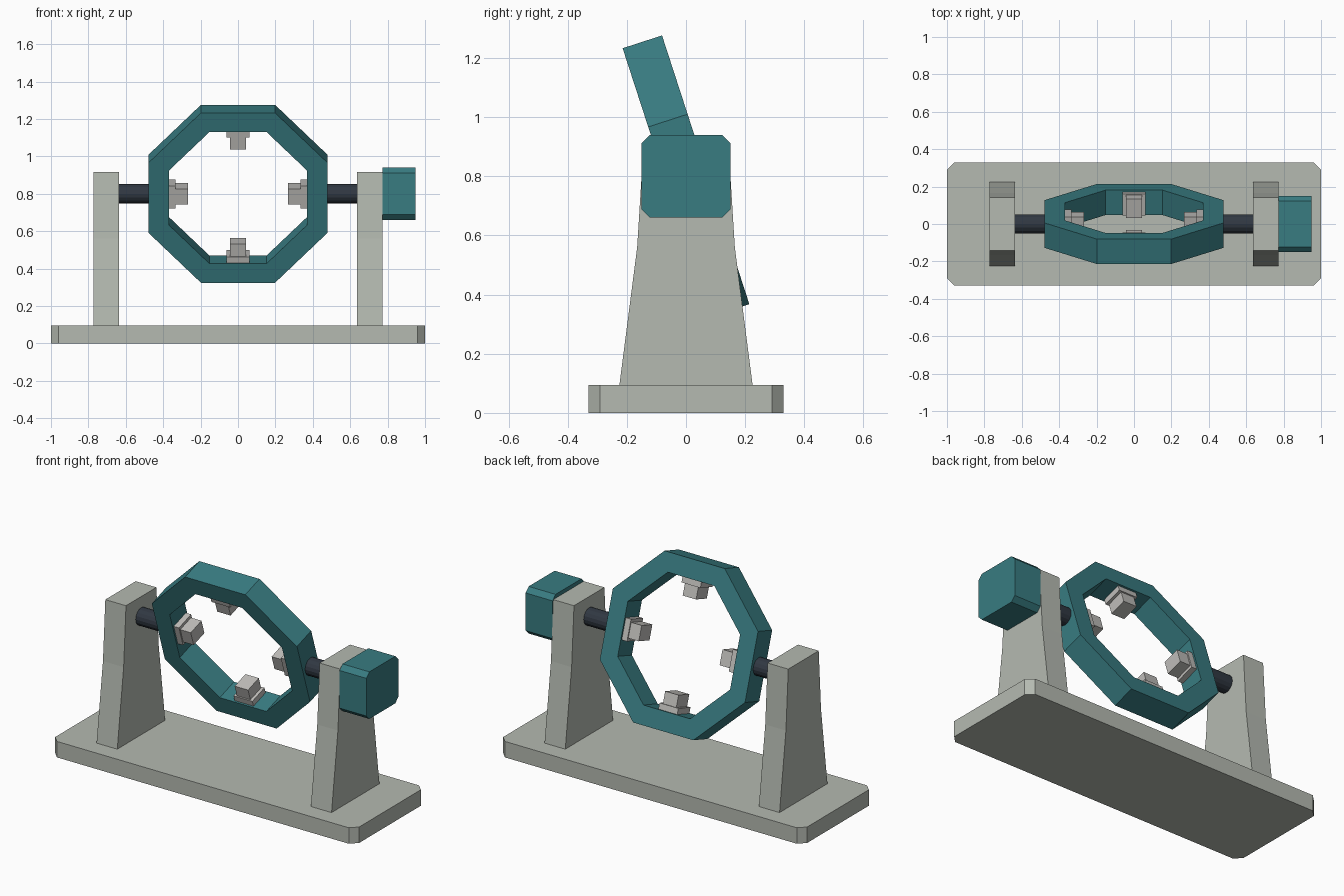
import bpy, bmesh
from math import radians, pi, cos, sin
from mathutils import Matrix, Vector

cube = bpy.data.objects.get("Cube")
if cube:
    bpy.data.objects.remove(cube)


def material(name, rgb):
    m = bpy.data.materials.new(name)
    m.use_nodes = True
    m.diffuse_color = (*rgb, 1)
    m.node_tree.nodes["Principled BSDF"].inputs["Base Color"].default_value = (*rgb, 1)
    return m


STONE = material("pale grey", (0.46, 0.49, 0.44))
TEAL = material("teal", (0.04, 0.2, 0.22))
STEEL = material("dark steel", (0.03, 0.04, 0.055))
PAD = material("warm grey", (0.52, 0.51, 0.49))

PIVOT = 0.8
TILT = Matrix.Translation((0, 0, PIVOT)) @ Matrix.Rotation(radians(18), 4, "X")


def finish(name, bm, mat, matrix=Matrix()):
    bm.transform(matrix)
    bmesh.ops.recalc_face_normals(bm, faces=bm.faces)
    mesh = bpy.data.meshes.new(name)
    bm.to_mesh(mesh)
    bm.free()
    mesh.materials.append(mat)
    ob = bpy.data.objects.new(name, mesh)
    bpy.context.collection.objects.link(ob)
    return ob


def prism(name, profile, place, lo, hi, mat, matrix=Matrix()):
    """Extrude a closed 2D profile; place(u, v, w) maps it into space."""
    bm = bmesh.new()
    a, b = ([bm.verts.new(place(u, v, w)) for u, v in profile] for w in (lo, hi))
    bm.faces.new(a)
    bm.faces.new(b)
    for i in range(len(a)):
        j = (i + 1) % len(a)
        bm.faces.new((a[i], a[j], b[j], b[i]))
    return finish(name, bm, mat, matrix)


def chamfered(hx, hy, c):
    """Rectangle outline with cut corners."""
    return [(hx, c - hy), (hx, hy - c), (hx - c, hy), (c - hx, hy),
            (-hx, hy - c), (-hx, c - hy), (c - hx, -hy), (hx - c, -hy)]


def along_x(u, v, w):
    return (w, u, v)


# Base slab with cut corners
prism("base", chamfered(1, 0.33, 0.04), lambda u, v, w: (u, v, w), 0, 0.095, STONE)

# Tapered posts and the axles they carry
half = [(0.225, 0.095), (0.165, 0.56), (0.143, 0.917)]
post = half + [(-y, z) for y, z in reversed(half)]
axle = [(0.052 * cos(i * pi / 8), PIVOT + 0.052 * sin(i * pi / 8)) for i in range(16)]
for side, s in (("left", 1), ("right", -1)):
    prism(side + "_post", post, along_x, s * 0.637, s * 0.773, STONE)
    prism(side + "_axle", axle, along_x, s * 0.45, s * 0.65, STEEL)

# Drive housing on the left post
prism("drive_housing", chamfered(0.15, 0.14, 0.028), along_x, 0.773, 0.95, TEAL,
      Matrix.Translation((0, 0, PIVOT)))

# Tilted octagonal ring
bm = bmesh.new()
rows = []
for i in range(8):
    a = (i + 0.5) * pi / 4
    rows.append([bm.verts.new((r * cos(a), y, r * sin(a)))
                 for r, y in ((0.517, -0.07), (0.517, 0.07), (0.4, 0.07), (0.4, -0.07))])
for i in range(8):
    p, q = rows[i], rows[(i + 1) % 8]
    for k in range(4):
        n = (k + 1) % 4
        bm.faces.new((p[k], q[k], q[n], p[n]))
finish("ring", bm, TEAL, TILT)

# Four clamps on the inside of the ring: a foot plate and a block
for i, side in enumerate(("left", "top", "right", "bottom")):
    turn = TILT @ Matrix.Rotation(-i * pi / 2, 4, "Y")
    for part, inner, outer, depth, width in (("foot", 0.335, 0.372, 0.12, 0.124),
                                             ("block", 0.266, 0.345, 0.106, 0.088)):
        bm = bmesh.new()
        bmesh.ops.create_cube(bm, size=1)
        bm.transform(Matrix.Diagonal((outer - inner, depth, width, 1)))
        bm.transform(Matrix.Translation(Vector(((inner + outer) / 2, 0, 0))))
        finish(f"{side}_clamp_{part}", bm, PAD, turn)
